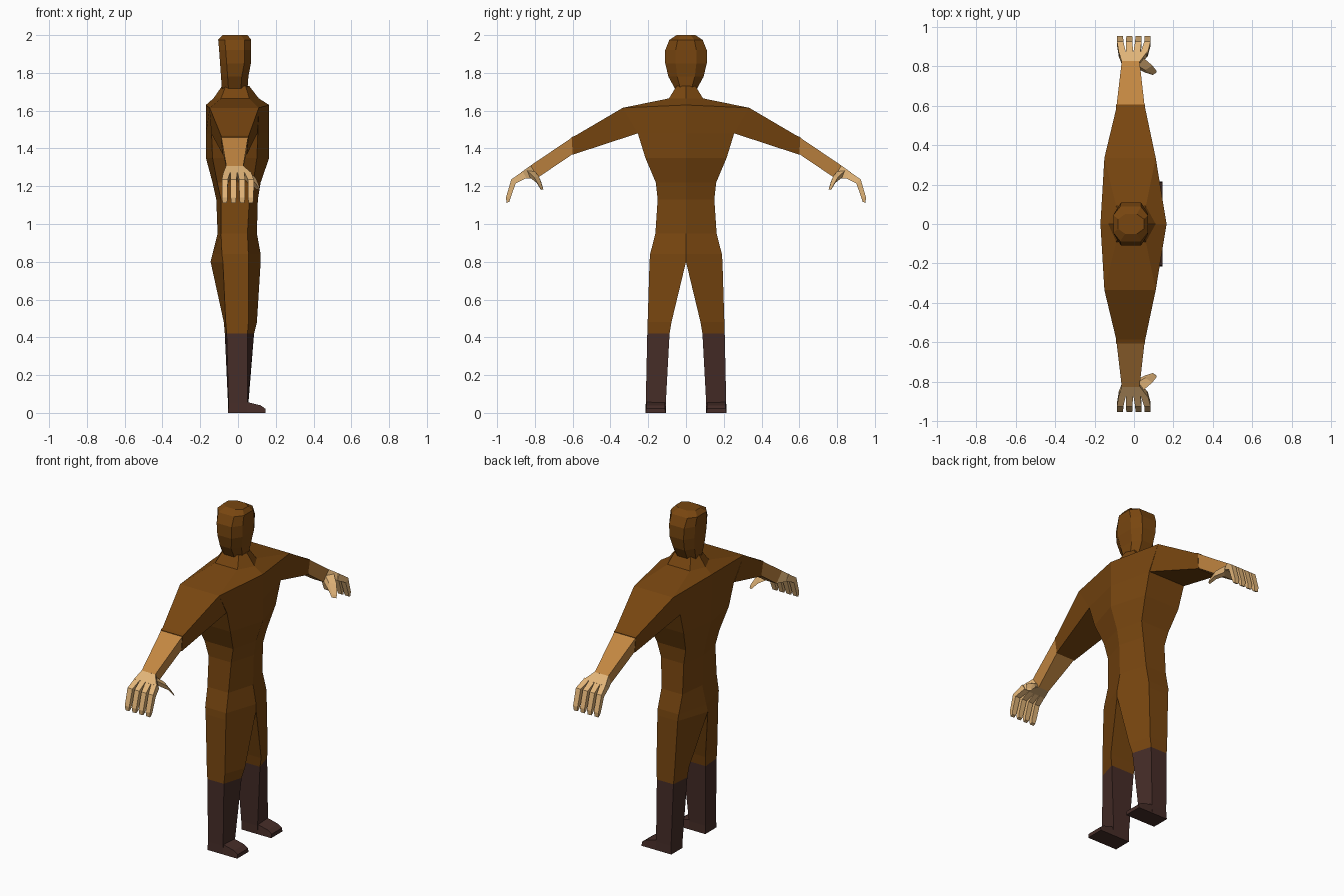
import bpy, bmesh


def material(name, rgb):
    m = bpy.data.materials.new(name)
    m.diffuse_color = (*rgb, 1)
    return m


BROWN = material("brown cloth", (0.188, 0.061, 0.005))
TAN = material("tan sleeve", (0.546, 0.242, 0.053))
SKIN = material("pale skin", (0.753, 0.456, 0.188))
BOOT = material("dark boot", (0.061, 0.026, 0.021))


def loft(name, rings, mat):
    """Closed flat-faced skin through rings of equal point count."""
    bm = bmesh.new()
    vs = [[bm.verts.new(p) for p in r] for r in rings]
    n = len(vs[0])
    for a, b in zip(vs, vs[1:]):
        for i in range(n):
            j = (i + 1) % n
            bm.faces.new((a[i], a[j], b[j], b[i]))
    bm.faces.new(vs[0])
    bm.faces.new(vs[-1])
    bmesh.ops.recalc_face_normals(bm, faces=bm.faces)
    me = bpy.data.meshes.new(name)
    bm.to_mesh(me)
    bm.free()
    me.materials.append(mat)
    ob = bpy.data.objects.new(name, me)
    bpy.context.collection.objects.link(ob)
    return ob


def pair(name, rings, mat):
    """Same part on the left and right (mirrored in y)."""
    for side, s in (("left", 1), ("right", -1)):
        loft(f"{side}_{name}", [[(x, s * y, z) for x, y, z in r] for r in rings], mat)


def bar(x0, x1, top, bottom, narrow=0.0):
    """Four-sided ring across an arm; top and bottom are (y, z)."""
    return [(x0, *top), (x1, *top), (x1 - narrow, *bottom), (x0 + narrow, *bottom)]


# Torso: z centre, z side, back, front, corner back, corner front, half width
torso = []
for zc, zs, xb, xf, cb, cf, y in (
        (0.80, 0.80, -0.145, 0.12, -0.08, 0.055, 0.193),
        (0.84, 0.84, -0.135, 0.12, -0.085, 0.055, 0.19),
        (0.95, 0.95, -0.108, 0.10, -0.09, 0.05, 0.162),
        (1.13, 1.13, -0.115, 0.105, -0.09, 0.06, 0.15),
        (1.22, 1.22, -0.135, 0.12, -0.11, 0.08, 0.16),
        (1.35, 1.35, -0.17, 0.165, -0.135, 0.10, 0.215),
        (1.48, 1.48, -0.17, 0.165, -0.14, 0.105, 0.255),
        (1.63, 1.615, -0.17, 0.165, -0.15, 0.11, 0.335),
        (1.665, 1.665, -0.13, 0.11, -0.09, 0.06, 0.09),
        (1.73, 1.73, -0.085, 0.06, -0.065, 0.04, 0.05)):
    torso.append([(xf, 0, zc), (cf, y, zs), (cb, y, zs),
                  (xb, 0, zc), (cb, -y, zs), (cf, -y, zs)])
loft("torso", torso, BROWN)

# Head: eight-sided rings of z, back, front, half width
head = []
for z, xb, xf, y in ((1.71, -0.085, 0.05, 0.055), (1.78, -0.09, 0.055, 0.093),
                     (1.85, -0.095, 0.068, 0.11), (1.92, -0.10, 0.07, 0.11),
                     (1.975, -0.105, 0.07, 0.088), (2.0, -0.08, 0.05, 0.05)):
    b, f, h = xb + 0.035, xf - 0.035, y * 0.5
    head.append([(xf, h, z), (f, y, z), (b, y, z), (xb, h, z),
                 (xb, -h, z), (b, -y, z), (f, -y, z), (xf, -h, z)])
loft("head", head, BROWN)


# Legs and boots: inner and outer edges of a four-sided section
def shank(z, yi, yo, xb, xf, cb, cf):
    return [(xf, yi, z), (cf, yo, z), (cb, yo, z), (xb, yi, z)]


knee = shank(0.42, 0.087, 0.205, -0.07, 0.085, -0.06, 0.05)
pair("leg", [shank(0.80, 0.0, 0.193, -0.145, 0.12, -0.08, 0.055),
             shank(0.48, 0.077, 0.203, -0.075, 0.10, -0.065, 0.055), knee], BROWN)
pair("boot", [knee, shank(0.05, 0.107, 0.213, -0.053, 0.055, -0.05, 0.05),
              shank(0.0, 0.107, 0.215, -0.053, 0.055, -0.053, 0.05)], BOOT)
pair("foot", [[(x, 0.107, 0), (x, 0.215, 0), (x, 0.21, h), (x, 0.112, h)]
              for x, h in ((-0.05, 0.05), (0.045, 0.058), (0.12, 0.04), (0.145, 0.022))], BOOT)

# Arms: brown upper sleeve, then tan lower sleeve
pair("upper_arm", [bar(-0.15, 0.11, (0.335, 1.615), (0.255, 1.48), 0.008),
                   bar(-0.09, 0.057, (0.585, 1.468), (0.60, 1.367), 0.01),
                   bar(-0.09, 0.055, (0.605, 1.46), (0.60, 1.367), 0.01)], BROWN)
pair("forearm", [bar(-0.088, 0.053, (0.603, 1.458), (0.60, 1.37), 0.01),
                 bar(-0.062, 0.028, (0.825, 1.308), (0.785, 1.245), 0.01)], TAN)

# Hands: palm, four bent fingers and a thumb
pair("palm", [bar(-0.062, 0.028, (0.822, 1.31), (0.785, 1.245), 0.01),
              bar(-0.078, 0.068, (0.875, 1.272), (0.85, 1.24))], SKIN)
for i in range(4):
    x = -0.07 + 0.046 * i
    k = -0.058 + 0.036 * i
    pair(f"finger_{i + 1}", [bar(k - 0.018, k + 0.018, (0.865, 1.278), (0.845, 1.243)),
                             bar(x - 0.016, x + 0.016, (0.925, 1.236), (0.902, 1.215)),
                             bar(x - 0.015, x + 0.015, (0.953, 1.14), (0.928, 1.14)),
                             bar(x - 0.012, x + 0.012, (0.95, 1.112), (0.935, 1.118))], SKIN)


def thumb_ring(x, y, z, r):
    return [(x + r, y + r, z + r * 0.6), (x - r, y - r * 0.3, z + r),
            (x - r, y - r, z - r * 0.6), (x + r, y + r * 0.3, z - r)]


pair("thumb", [thumb_ring(0.015, 0.825, 1.275, 0.024), thumb_ring(0.075, 0.785, 1.235, 0.018),
               thumb_ring(0.105, 0.765, 1.19, 0.01)], SKIN)
